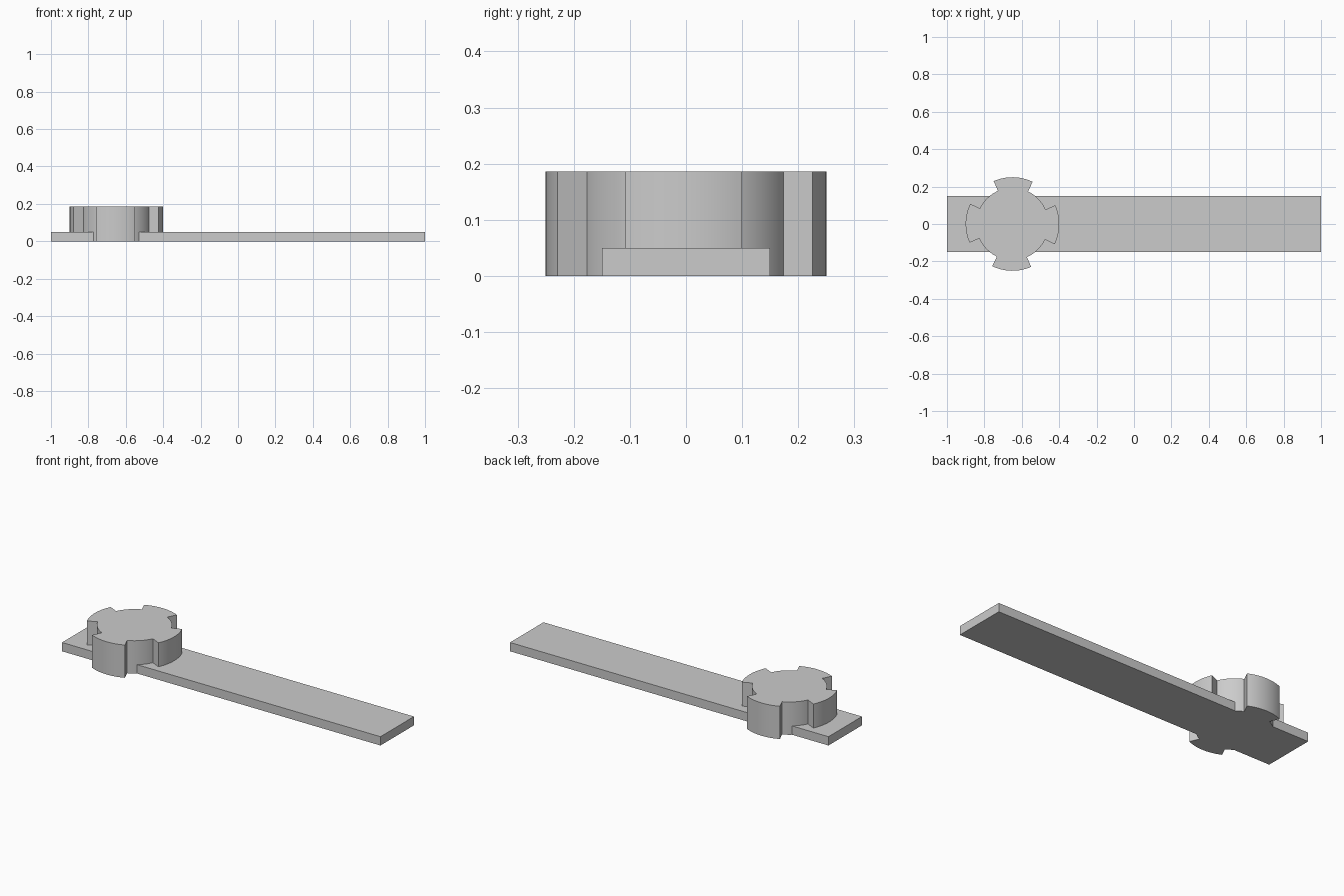
import bpy
import bmesh
from math import sin, cos, radians

default_cube = bpy.data.objects.get("Cube")
if default_cube:
    bpy.data.objects.remove(default_cube, do_unlink=True)

# Single grey material
grey = bpy.data.materials.new("plain grey")
grey.use_nodes = True
colour = (0.6, 0.6, 0.6, 1)
grey.diffuse_color = colour
grey.node_tree.nodes["Principled BSDF"].inputs["Base Color"].default_value = colour


def extruded(name, outline, height):
    """Solid made by raising a flat outline from the ground."""
    bm = bmesh.new()
    base = bm.faces.new([bm.verts.new((x, y, 0)) for x, y in outline])
    top = bmesh.ops.extrude_face_region(bm, geom=[base])["geom"]
    verts = [v for v in top if isinstance(v, bmesh.types.BMVert)]
    bmesh.ops.translate(bm, verts=verts, vec=(0, 0, height))
    bmesh.ops.recalc_face_normals(bm, faces=bm.faces)
    mesh = bpy.data.meshes.new(name)
    bm.to_mesh(mesh)
    bm.free()
    mesh.materials.append(grey)
    obj = bpy.data.objects.new(name, mesh)
    bpy.context.collection.objects.link(obj)
    return obj


def arc(radius, start, end, steps):
    angles = [radians(start + (end - start) * i / steps) for i in range(steps + 1)]
    return [(radius * cos(a), radius * sin(a)) for a in angles]


# Flat bar
extruded("bar", [(-1, -0.15), (1, -0.15), (1, 0.15), (-1, 0.15)], 0.05)

# Four-toothed hub with radial tooth sides, turned very slightly
HALF_TOOTH = 24.6
outline = []
for k in range(4):
    middle = 90 * k - 1
    outline += arc(0.25, middle - HALF_TOOTH, middle + HALF_TOOTH, 20)
    outline += arc(0.193, middle + HALF_TOOTH, middle + 90 - HALF_TOOTH, 16)
hub = extruded("toothed_hub", outline, 0.186)
hub.location.x = -0.65

# Smooth curved walls, sharp tooth corners
bpy.ops.object.select_all(action="DESELECT")
hub.select_set(True)
bpy.context.view_layer.objects.active = hub
bpy.ops.object.shade_smooth_by_angle(angle=radians(30))
